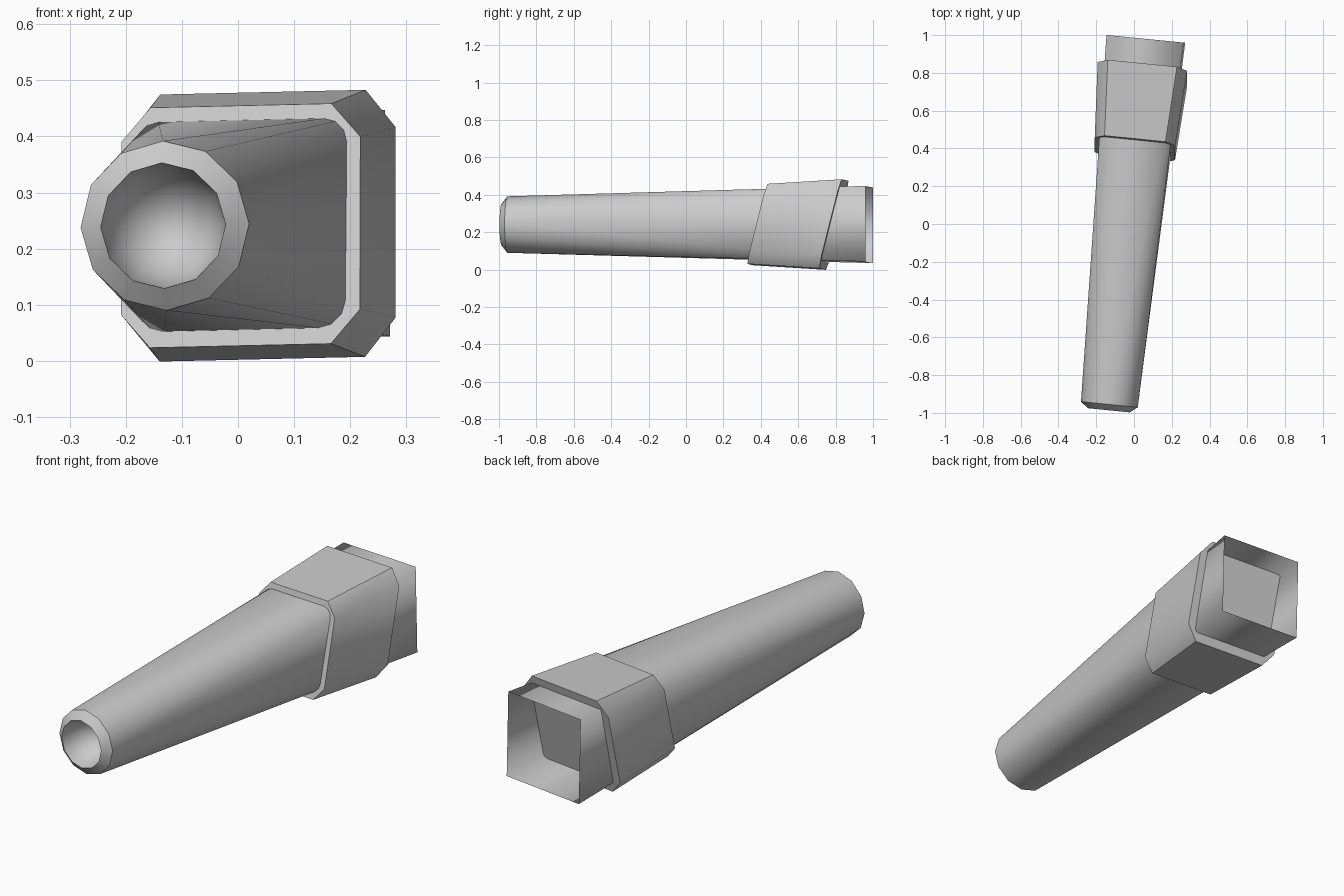
import bpy, bmesh, math
from mathutils import Matrix, Vector

cube = bpy.data.objects.get("Cube")
if cube:
    bpy.data.objects.remove(cube)

# Single grey finish
grey = bpy.data.materials.new("plain_grey")
grey.use_nodes = True
colour = (0.6, 0.6, 0.6, 1)
grey.diffuse_color = colour
grey.node_tree.nodes["Principled BSDF"].inputs["Base Color"].default_value = colour

# The whole piece is yawed and slightly rolled about its long axis (local y)
PLACE = (Matrix.Translation((-0.035, 0, 0.241))
         @ Matrix.Rotation(math.radians(-5.7), 4, 'Z')
         @ Matrix.Rotation(math.radians(-1.3), 4, 'Y'))


def finish(name, bm, angle, fix_normals=False):
    if fix_normals:
        bmesh.ops.recalc_face_normals(bm, faces=bm.faces)
    bm.transform(PLACE)
    mesh = bpy.data.meshes.new(name)
    bm.to_mesh(mesh)
    bm.free()
    mesh.materials.append(grey)
    obj = bpy.data.objects.new(name, mesh)
    bpy.context.collection.objects.link(obj)
    bpy.ops.object.select_all(action='DESELECT')
    obj.select_set(True)
    bpy.context.view_layer.objects.active = obj
    bpy.ops.object.shade_smooth_by_angle(angle=math.radians(angle))


SIDES = 12


def ring(bm, radius, y):
    return [bm.verts.new((radius * math.cos(i * math.tau / SIDES), y,
                          radius * math.sin(i * math.tau / SIDES)))
            for i in range(SIDES)]


def bridge(bm, a, b):
    n = len(a)
    for i in range(n):
        j = (i + 1) % n
        bm.faces.new((a[i], a[j], b[j], b[i]))


# Tapered body: round muzzle lofted to a square open rear
bm = bmesh.new()
rim = ring(bm, 0.151, -0.96)
corners = [bm.verts.new((sx * 0.205, 0.985, sz * 0.202))
           for sx, sz in ((1, 1), (-1, 1), (-1, -1), (1, -1))]
for q in range(4):
    for k in range(3):
        a, b = rim[3 * q + k], rim[(3 * q + k + 1) % SIDES]
        bm.faces.new((a, corners[q], b))
    bm.faces.new((rim[(3 * q + 3) % SIDES], corners[q], corners[(q + 1) % 4]))

# Bevelled tip and the rounded hollow inside it
previous = ring(bm, 0.112, -0.991)
bridge(bm, previous, rim)
for step in range(1, 5):
    t = step / 5 * math.pi / 2
    current = ring(bm, 0.112 * math.cos(t), -0.991 + 0.15 * math.sin(t))
    bridge(bm, current, previous)
    previous = current
centre = bm.verts.new((0, -0.841, 0))
for i in range(SIDES):
    bm.faces.new((previous[i], centre, previous[(i + 1) % SIDES]))
finish("tapered_body", bm, 40, True)


# Collar: chamfered octagonal band, leaning back towards the top
def octagon(bm, half, chamfer_x, chamfer_z, y, lean=0.25):
    verts = []
    for sx, sz in ((1, 1), (-1, 1), (-1, -1), (1, -1)):
        pair = [Vector((sx * half, y, sz * (half - chamfer_z))),
                Vector((sx * (half - chamfer_x), y, sz * half))]
        if sx * sz < 0:
            pair.reverse()
        for p in pair:
            p.y += lean * p.z
            verts.append(bm.verts.new(p))
    return verts


bm = bmesh.new()
front = octagon(bm, 0.214, 0.052, 0.06, 0.40)
rear = octagon(bm, 0.238, 0.054, 0.068, 0.795)
bridge(bm, front, rear)
bm.faces.new(front)
bm.faces.new(rear)
finish("collar", bm, 45, True)
